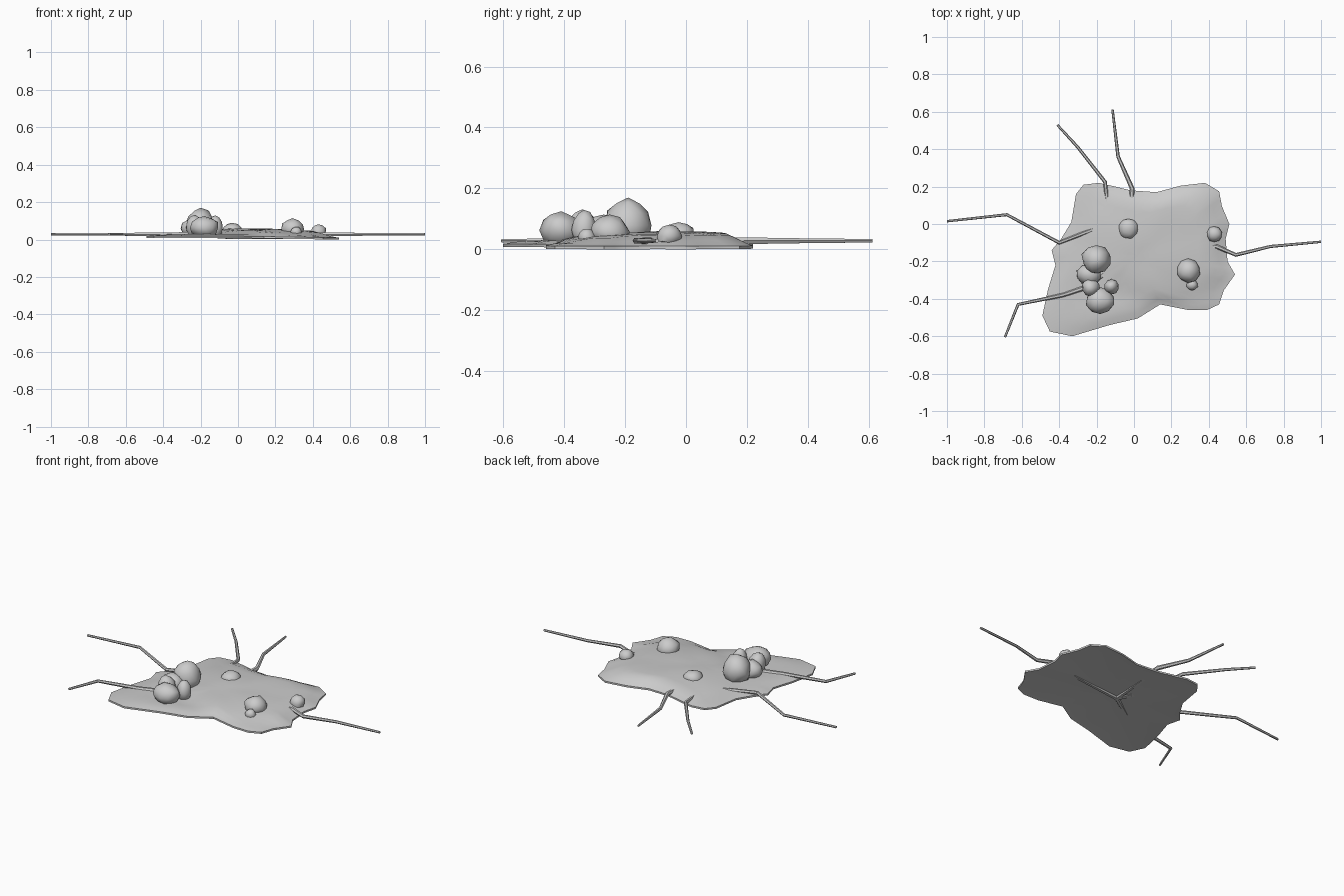
import bpy, bmesh, math, random
from mathutils import Vector, noise

if "Cube" in bpy.data.objects:
    bpy.data.objects.remove(bpy.data.objects["Cube"])
random.seed(4)

grey = bpy.data.materials.new("plain grey")
grey.use_nodes = True
COLOUR = (0.6, 0.6, 0.6, 1)
grey.diffuse_color = COLOUR
grey.node_tree.nodes["Principled BSDF"].inputs["Base Color"].default_value = COLOUR


def finish(obj, angle):
    obj.data.materials.clear()
    obj.data.materials.append(grey)
    bpy.ops.object.select_all(action="DESELECT")
    obj.select_set(True)
    bpy.context.view_layer.objects.active = obj
    bpy.ops.object.shade_smooth_by_angle(angle=math.radians(angle))


def mesh_object(name, bm, angle):
    bmesh.ops.recalc_face_normals(bm, faces=bm.faces)
    mesh = bpy.data.meshes.new(name)
    bm.to_mesh(mesh)
    bm.free()
    obj = bpy.data.objects.new(name, mesh)
    bpy.context.collection.objects.link(obj)
    finish(obj, angle)


# Ground patch: ragged outline filled with shrinking rings, domed on top
OUTLINE = [(-.31, .16), (-.27, .21), (-.19, .22), (-.1, .2), (-.02, .18), (.12, .17),
           (.25, .205), (.38, .22), (.455, .175), (.47, .095), (.51, 0), (.49, -.08),
           (.5, -.2), (.54, -.27), (.48, -.355), (.455, -.43), (.39, -.46), (.29, -.46),
           (.14, -.43), (.02, -.505), (-.13, -.54), (-.33, -.6), (-.45, -.575),
           (-.49, -.49), (-.46, -.35), (-.42, -.22), (-.44, -.14), (-.39, -.08), (-.335, .01)]
CENTRE = Vector((.02, -.17))
RINGS = [1, .97, .9, .8, .68, .54, .4, .25, .12]


def floor_height(x, y):
    return .012 - .008 * min(1, max(0, x * 2))


def top_height(x, y, s):
    dome = max(0, 1 - ((x - .16) / .42) ** 2 - ((y + .06) / .36) ** 2)
    slope = min(1, (1 - s) * 6)
    ripple = .005 * noise.noise(Vector((x * 6, y * 6, 2)))
    return floor_height(x, y) + .006 + slope * (.011 + .032 * dome ** .7 + ripple)


bm = bmesh.new()


def ring_of_points(s, height):
    ring = []
    for i, p in enumerate(OUTLINE):
        q = OUTLINE[(i + 1) % len(OUTLINE)]
        for t in (0, .5):
            edge = Vector(p).lerp(Vector(q), t)
            x, y = CENTRE.lerp(edge, s)
            ring.append(bm.verts.new((x, y, height(x, y, s))))
    return ring


def bottom_height(x, y, s):
    return floor_height(x, y) - .004 * (s == 1)


def bridge(a, b):
    for i in range(len(a)):
        j = (i + 1) % len(a)
        bm.faces.new((a[i], a[j], b[j], b[i]))


loops = [ring_of_points(.85, bottom_height), ring_of_points(1, bottom_height)]
loops += [ring_of_points(s, top_height) for s in RINGS]
for a, b in zip(loops, loops[1:]):
    bridge(a, b)
for ring, height in ((loops[0], bottom_height), (loops[-1], top_height)):
    hub = bm.verts.new((*CENTRE, height(*CENTRE, 0)))
    for i in range(len(ring)):
        bm.faces.new((ring[i], ring[(i + 1) % len(ring)], hub))
mesh_object("ground_patch", bm, 40)


# Rounded stones: x, y, half width, half depth, top
STONES = [(-.2, -.19, .078, .08, .165), (-.24, -.27, .066, .06, .115),
          (-.23, -.34, .05, .05, .13), (-.18, -.41, .076, .07, .125),
          (-.12, -.335, .04, .04, .13), (.29, -.25, .063, .063, .112),
          (.31, -.325, .03, .03, .07), (.43, -.055, .043, .043, .08),
          (-.03, -.025, .056, .056, .088)]
for n, (x, y, rx, ry, top) in enumerate(STONES, 1):
    bm = bmesh.new()
    bmesh.ops.create_icosphere(bm, subdivisions=2, radius=1)
    base = .018
    for v in bm.verts:
        lump = 1 + .14 * noise.noise(v.co * 1.3 + Vector((n * 7, 0, 0)))
        z = max(v.co.z, -.7) * lump
        v.co = (x + v.co.x * rx * lump, y + v.co.y * ry * lump,
                base + (top - base) * (z + .7) / 1.7)
    mesh_object(f"stone_{n}", bm, 45)


# Roots: tapering crooked stems that spread from one hub under the patch
HUB = (-.03, -.18)
ROOTS = [[(-.11, -.07), (-.22, -.03), (-.4, -.1), (-.68, .05), (-1, .015)],
         [(-.09, -.06), (-.13, 0), (-.155, .225), (-.3, .41), (-.41, .53)],
         [(-.01, .19), (-.085, .36), (-.115, .612)],
         [(-.26, -.34), (-.38, -.38), (-.62, -.43), (-.69, -.605)],
         [(.28, -.145), (.44, -.12), (.545, -.165), (.73, -.12), (1, -.095)]]
for n, path in enumerate(ROOTS, 1):
    curve = bpy.data.curves.new(f"root_{n}", "CURVE")
    curve.dimensions = "3D"
    curve.bevel_depth = .016
    curve.bevel_resolution = 1
    curve.use_fill_caps = True
    spline = curve.splines.new("POLY")
    points = [HUB] + path
    spline.points.add(len(points) - 1)
    for i, (point, (x, y)) in enumerate(zip(spline.points, points)):
        t = i / (len(points) - 1)
        visible = x < -.08 or y > .1 or x > .43
        point.co = (x, y, .028 if visible else .016, 1)
        point.radius = 1 - .6 * t
    obj = bpy.data.objects.new(f"root_{n}", curve)
    bpy.context.collection.objects.link(obj)
    bpy.ops.object.select_all(action="DESELECT")
    obj.select_set(True)
    bpy.context.view_layer.objects.active = obj
    bpy.ops.object.convert(target="MESH")
    finish(bpy.context.view_layer.objects.active, 40)
